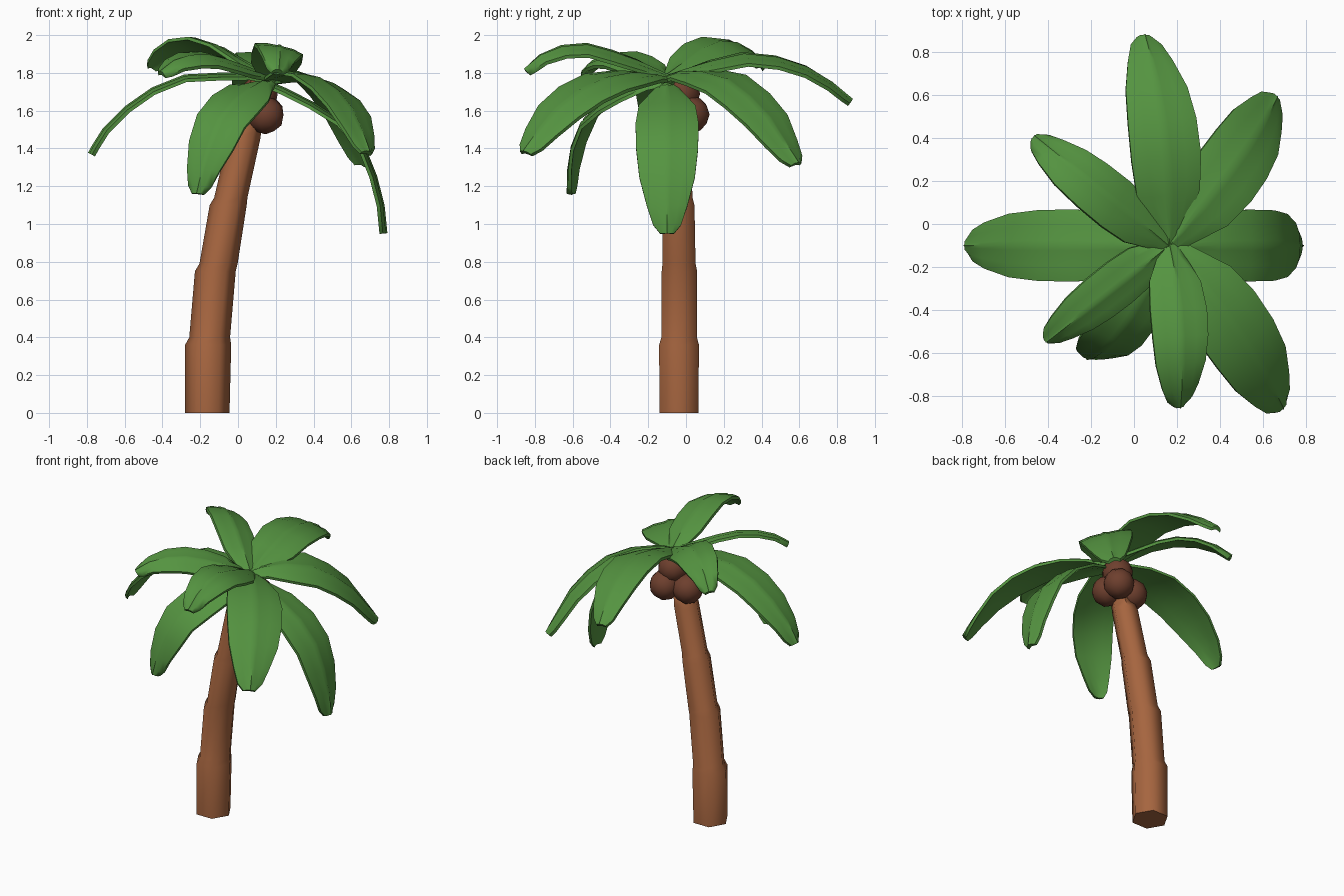
import bpy, bmesh, math
from mathutils import Vector

if "Cube" in bpy.data.objects:
    bpy.data.objects.remove(bpy.data.objects["Cube"])


def material(name, rgb):
    m = bpy.data.materials.new(name)
    m.diffuse_color = (*rgb, 1)
    m.use_nodes = True
    m.node_tree.nodes["Principled BSDF"].inputs["Base Color"].default_value = m.diffuse_color
    return m


BARK = material("bark brown", (0.38, 0.13, 0.05))
LEAF = material("leaf green", (0.090, 0.295, 0.052))
NUT = material("coconut brown", (0.155, 0.05, 0.027))


def finish(name, bm, mat, angle):
    bmesh.ops.recalc_face_normals(bm, faces=bm.faces)
    me = bpy.data.meshes.new(name)
    bm.to_mesh(me)
    bm.free()
    me.materials.append(mat)
    ob = bpy.data.objects.new(name, me)
    bpy.context.collection.objects.link(ob)
    bpy.ops.object.select_all(action='DESELECT')
    ob.select_set(True)
    bpy.context.view_layer.objects.active = ob
    bpy.ops.object.shade_smooth_by_angle(angle=math.radians(angle))
    return ob


def loft(bm, rings):
    # closed rings of equal length, capped at both ends
    vs = [[bm.verts.new(p) for p in ring] for ring in rings]
    n = len(vs[0])
    for a, b in zip(vs, vs[1:]):
        for i in range(n):
            j = (i + 1) % n
            bm.faces.new((a[i], a[j], b[j], b[i]))
    bm.faces.new(vs[0][::-1])
    bm.faces.new(vs[-1])


# Trunk: leaning stepped hexagonal column (z, centre x, centre y, radius)
trunk = [(0, -.163, -.037, .118), (.36, -.158, -.037, .122),
         (.40, -.150, -.036, .108), (.75, -.120, -.035, .108),
         (.79, -.103, -.037, .101), (1.10, -.052, -.040, .098),
         (1.14, -.038, -.042, .088), (1.45, .032, -.050, .086),
         (1.49, .045, -.053, .078), (1.77, .135, -.080, .062)]
bm = bmesh.new()
loft(bm, [[(cx + r * math.cos(k * math.pi / 3), cy + r * math.sin(k * math.pi / 3), z)
           for k in range(6)] for z, cx, cy, r in trunk])
finish("trunk", bm, BARK, 62)

# Coconuts clustered below the crown
for i, c in enumerate([(.145, -.09, 1.575), (.145, .025, 1.58),
                       (0, -.02, 1.575), (.115, -.025, 1.69)]):
    bm = bmesh.new()
    bmesh.ops.create_icosphere(bm, subdivisions=2, radius=.1)
    bmesh.ops.translate(bm, verts=bm.verts, vec=c)
    finish(f"coconut_{i + 1}", bm, NUT, 40)

# Fronds: width along the length as (fraction, share of half width)
WIDTHS = [(0, .18), (.12, .50), (.26, .90), (.42, 1), (.58, .98),
          (.73, .88), (.87, .64), (.96, .44), (1, .22)]
CROWN = Vector((.16, -.10, 0))


def along(path, t):
    # point at fraction t of the polyline length
    seg = [(b - a).length for a, b in zip(path, path[1:])]
    d = t * sum(seg)
    for a, b, s in zip(path, path[1:], seg):
        if d <= s + 1e-6:
            return a.lerp(b, d / s)
        d -= s
    return path[-1].copy()


def frond(name, azimuth, roll, half, sweep, profile):
    az, ro = math.radians(azimuth), math.radians(roll)
    out = Vector((math.cos(az), math.sin(az), 0))
    left = Vector((-out.y, out.x, 0))
    up = Vector((0, 0, 1))
    path = [Vector(p) for p in [(-.04, 1.76)] + profile]
    rings = []
    for t, w in WIDTHS:
        p = along(path, t)
        d = (along(path, min(1, t + .06)) - along(path, max(0, t - .06))).normalized()
        n = up * d.x - out * d.y
        grow = min(1, t / .3)
        side = left * math.cos(ro * grow) + n * math.sin(ro * grow)
        nor = n * math.cos(ro * grow) - left * math.sin(ro * grow)
        c = CROWN + out * p.x + up * p.y + left * (sweep * math.sin(math.pi * t))
        # blade section: raised midrib, gently drooping edges
        top = [(-1, -.008), (-.55, .008), (-.14, .009), (0, .016), (.14, .009),
               (.55, .008), (1, -.008)]
        low = [(1, -.026), (.5, -.018), (0, -.013), (-.5, -.018), (-1, -.026)]
        rings.append([c + side * (u * w * half) + nor * h for u, h in top + low])
    bm = bmesh.new()
    loft(bm, rings)
    finish(name, bm, LEAF, 50)


# name, azimuth, roll (left edge up), half width, leftward bow,
# spine as (radius, height)
frond("frond_left", 180, 0, .168, 0,
      [(.11, 1.79), (.43, 1.78), (.68, 1.68), (.88, 1.48), (.94, 1.37)])
frond("frond_back_left", 141, 20, .13, 0,
      [(.18, 1.86), (.34, 1.935), (.50, 1.965), (.67, 1.93), (.80, 1.835)])
frond("frond_back", 96.5, 10, .165, -.04,
      [(.20, 1.84), (.42, 1.89), (.65, 1.86), (.82, 1.78), (.98, 1.65)])
frond("frond_back_right", 54, 15, .17, -.03,
      [(.12, 1.80), (.30, 1.79), (.47, 1.735), (.67, 1.565), (.85, 1.32)])
frond("frond_right", 0, 0, .167, 0,
      [(.17, 1.67), (.38, 1.54), (.53, 1.37), (.60, 1.10), (.615, .95)])
frond("frond_front_right", -55, -14, .18, .035,
      [(.12, 1.79), (.35, 1.785), (.55, 1.72), (.76, 1.58), (.92, 1.38)])
frond("frond_front", -86, -13, .135, .03,
      [(.18, 1.86), (.40, 1.935), (.53, 1.935), (.67, 1.88), (.75, 1.81)])
frond("frond_front_left_upper", 218, -20, .115, 0,
      [(.18, 1.83), (.36, 1.88), (.48, 1.89), (.62, 1.86), (.72, 1.80)])
frond("frond_front_left_lower", 234, -22, .14, .05,
      [(.10, 1.74), (.31, 1.68), (.49, 1.56), (.60, 1.37), (.64, 1.16)])
